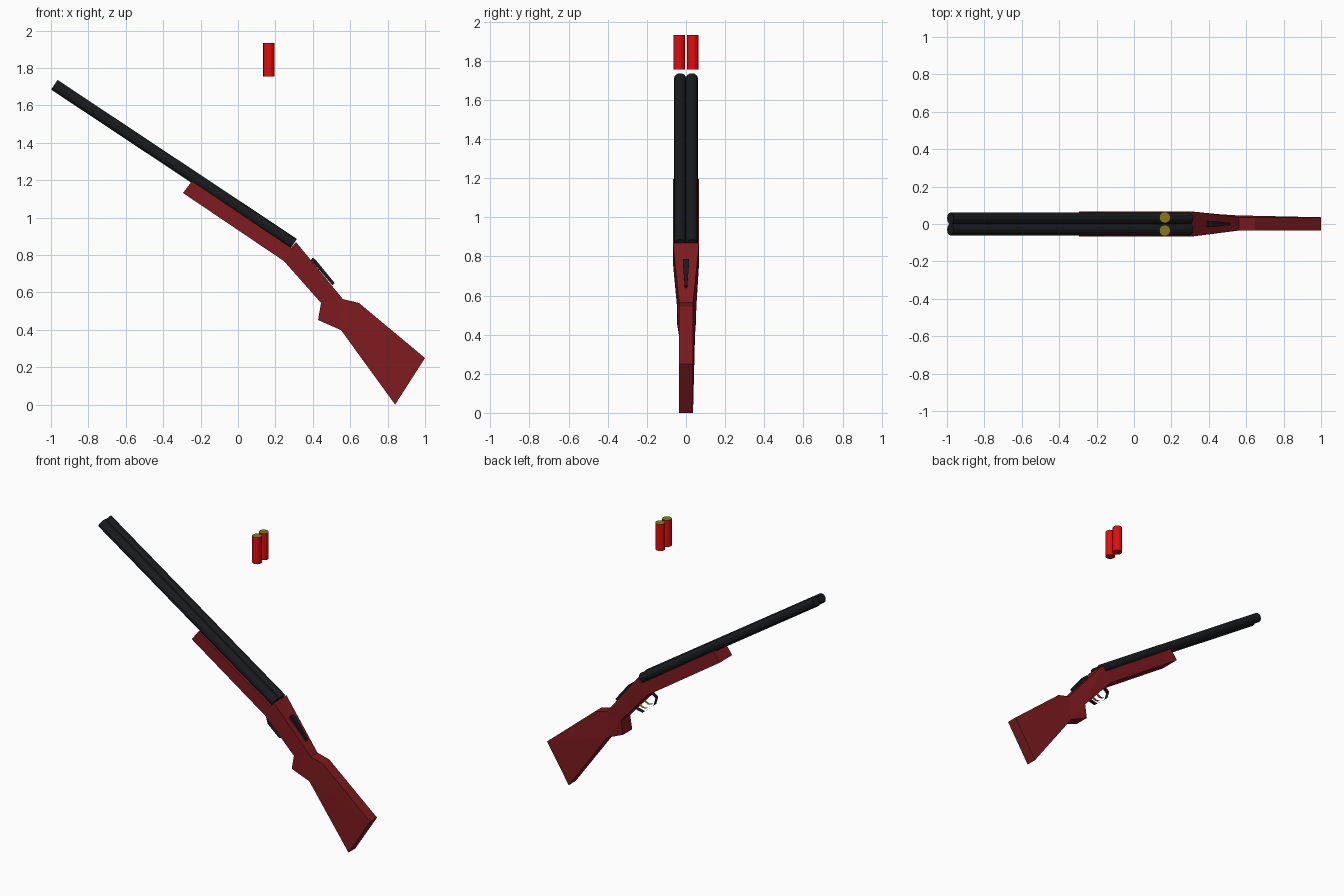
import bpy, bmesh
from mathutils import Vector

if "Cube" in bpy.data.objects:
    bpy.data.objects.remove(bpy.data.objects["Cube"])


def material(name, rgb):
    m = bpy.data.materials.new(name)
    m.diffuse_color = (*rgb, 1)
    m.use_nodes = True
    m.node_tree.nodes["Principled BSDF"].inputs["Base Color"].default_value = m.diffuse_color
    return m


WOOD = material("red_wood", (0.21, 0.011, 0.014))
STEEL = material("black_steel", (0.010, 0.011, 0.012))
BRASS = material("brass", (0.27, 0.18, 0.012))
PLASTIC = material("red_plastic", (0.75, 0.004, 0.004))


def build(name, verts, faces, mat, closed=True):
    me = bpy.data.meshes.new(name)
    me.from_pydata(verts, [], faces)
    if closed:
        bm = bmesh.new()
        bm.from_mesh(me)
        bmesh.ops.recalc_face_normals(bm, faces=bm.faces)
        bm.to_mesh(me)
        bm.free()
    me.materials.append(mat)
    ob = bpy.data.objects.new(name, me)
    bpy.context.collection.objects.link(ob)
    return ob


def slab(name, pts, cells, mat):
    """Side profile of (x, z, y_front, y_back) points, sides filled by cells."""
    n = len(pts)
    verts = [(x, yf, z) for x, z, yf, yb in pts] + [(x, yb, z) for x, z, yf, yb in pts]
    faces = [tuple(c) for c in cells]
    faces += [tuple(i + n for i in reversed(c)) for c in cells]
    faces += [(i, (i + 1) % n, (i + 1) % n + n, i + n) for i in range(n)]
    return build(name, verts, faces, mat)


def strip(name, path, half, mat):
    """Thin bent sheet following an (x, z) path."""
    verts = [(x, s * half, z) for x, z in path for s in (-1, 1)]
    faces = [(2 * i, 2 * i + 1, 2 * i + 3, 2 * i + 2) for i in range(len(path) - 1)]
    return build(name, verts, faces, mat, closed=False)


def rod(name, a, b, r, sides, mat):
    a, b = Vector(a), Vector(b)
    bpy.ops.mesh.primitive_cylinder_add(vertices=sides, radius=r,
                                        depth=(b - a).length, location=(a + b) / 2)
    ob = bpy.context.object
    ob.name = name
    ob.rotation_euler = (b - a).to_track_quat('Z', 'Y').to_euler()
    ob.data.materials.append(mat)
    return ob


# Wooden stock: fore-end, receiver, grip and butt in one piece
W = 0.067
stock = [
    (-0.294, 1.131, -W, W), (-0.246, 1.195, -W, W), (0.285, 0.838, -W, W),
    (0.31, 0.869, -W, W), (0.561, 0.564, -0.035, 0.036), (0.647, 0.543, -0.035, 0.036),
    (1.0, 0.249, -0.036, 0.036), (0.84, 0.0, -0.036, 0.036), (0.551, 0.398, -0.036, 0.046),
    (0.428, 0.452, -0.045, 0.050), (0.444, 0.543, -0.046, 0.053), (0.246, 0.767, -W, W)]
slab("stock", stock, [(0, 1, 2, 11), (2, 3, 11), (3, 4, 10), (3, 10, 11), (4, 8, 10),
                      (8, 9, 10), (4, 5, 6), (4, 6, 8), (6, 7, 8)], WOOD)

# Twin barrels and the two loose shells above
for side, s in (("front", -1), ("back", 1)):
    rod(f"barrel_{side}", (0.298, s * 0.030, 0.860), (-0.982, s * 0.030, 1.710),
        0.031, 16, STEEL)
    shell = rod(f"shell_{side}", (0.165, s * 0.035, 1.755), (0.165, s * 0.035, 1.932),
                0.030, 16, PLASTIC)
    shell.data.materials.append(BRASS)
    for p in shell.data.polygons:
        if p.normal.z > 0.9:
            p.material_index = 1

# Tapered opening lever on top of the wrist
slab("top_lever", [(0.39, 0.772, -0.016, 0.016), (0.398, 0.786, -0.016, 0.016),
                   (0.416, 0.773, -0.016, 0.016), (0.517, 0.650, -0.006, 0.006),
                   (0.505, 0.638, -0.006, 0.006)], [(0, 1, 2, 3, 4)], STEEL)

# Trigger guard and two triggers, bent from thin sheet
strip("trigger_guard", [(0.252, 0.765), (0.215, 0.737), (0.230, 0.686),
                        (0.312, 0.616), (0.372, 0.630)], 0.015, STEEL)
strip("front_trigger", [(0.250, 0.684), (0.275, 0.678), (0.295, 0.688), (0.308, 0.703)],
      0.008, BRASS)
strip("rear_trigger", [(0.288, 0.648), (0.313, 0.644), (0.332, 0.653), (0.346, 0.664)],
      0.008, BRASS)
